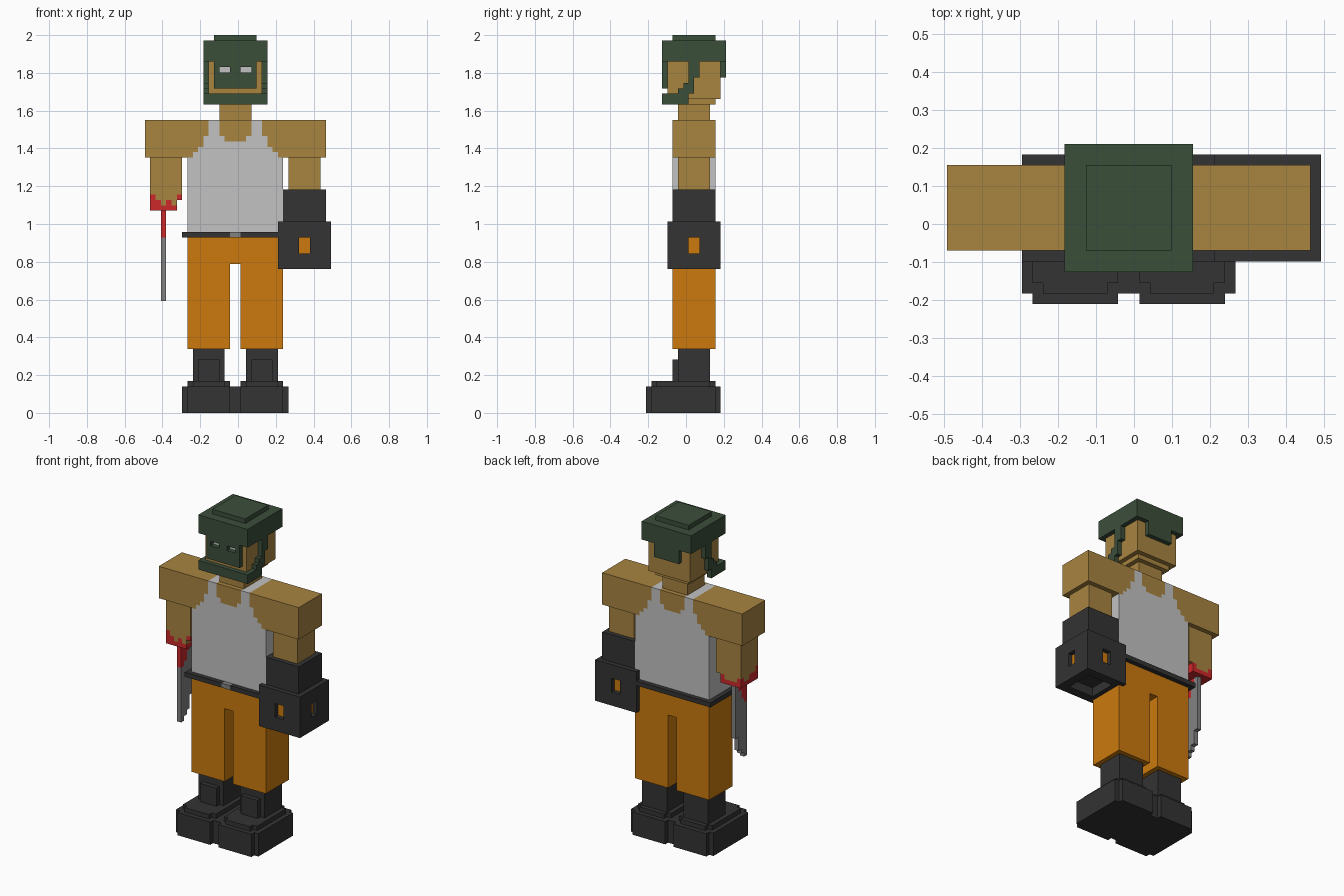
import bpy, bmesh, math

if "Cube" in bpy.data.objects:
    bpy.data.objects.remove(bpy.data.objects["Cube"])

U = 2 / 71                      # one block unit; the model is 35 x 15 x 71 blocks
CX = 17                         # mirror line of the body, in blocks


def linear(c):
    return c / 12.92 if c <= 0.04045 else ((c + 0.055) / 1.055) ** 2.4


MATS = {}
for name, rgb in {
    "skin": (168, 132, 64), "helmet_green": (59, 78, 58), "shirt_white": (194, 194, 194),
    "trouser_orange": (204, 122, 14), "boot_black": (51, 51, 51),
    "blood_red": (204, 40, 42), "steel_grey": (130, 130, 130),
}.items():
    m = bpy.data.materials.new(name)
    m.diffuse_color = [linear(c / 255) for c in rgb] + [1]
    m.use_nodes = True
    m.node_tree.nodes["Principled BSDF"].inputs["Base Color"].default_value = m.diffuse_color
    MATS[name] = m
SKIN, GREEN, WHITE, ORANGE, BLACK, RED, STEEL = MATS


def mirrored(steps):
    """Add the mirror image of each box about the body centre."""
    return [s for st in steps for s in (st, (2 * CX - st[1], 2 * CX - st[0], *st[2:]))]


def part(name, steps):
    """Paint boxes (x0, x1, y0, y1, z0, z1, colour) in order; colour None carves.
    Only the outer faces are kept, and flat areas are merged."""
    cells = {}
    for x0, x1, y0, y1, z0, z1, col in steps:
        for x in range(x0, x1):
            for y in range(y0, y1):
                for z in range(z0, z1):
                    if col:
                        cells[x, y, z] = col
                    else:
                        cells.pop((x, y, z), None)
    cols = sorted(set(cells.values()))
    bm = bmesh.new()
    verts = {}
    for cell, col in cells.items():
        for axis in range(3):
            for side in (0, 1):
                nb = list(cell)
                nb[axis] += 2 * side - 1
                if tuple(nb) in cells:
                    continue
                loop = []
                for a, b in ((0, 0), (1, 0), (1, 1), (0, 1)):
                    p = list(cell)
                    p[axis] += side
                    p[(axis + 1) % 3] += a
                    p[(axis + 2) % 3] += b
                    p = tuple(p)
                    if p not in verts:
                        verts[p] = bm.verts.new(((p[0] - 17.5) * U, (p[1] - 7.5) * U, p[2] * U))
                    loop.append(verts[p])
                f = bm.faces.new(loop if side else loop[::-1])
                f.material_index = cols.index(col)
    bmesh.ops.dissolve_limit(bm, angle_limit=math.radians(1), verts=bm.verts[:],
                             edges=bm.edges[:], delimit={'MATERIAL'})
    me = bpy.data.meshes.new(name)
    bm.to_mesh(me)
    bm.free()
    for c in cols:
        me.materials.append(MATS[c])
    ob = bpy.data.objects.new(name, me)
    bpy.context.collection.objects.link(ob)
    return ob


# Boots: rounded sole, instep layer, shaft and tongue
for name, o in (("left_boot", 7), ("right_boot", 17)):
    part(name, [(o, o + 10, 1, 13, 0, 5, BLACK), (o + 1, o + 9, 0, 14, 0, 5, BLACK),
                (o + 1, o + 9, 2, 12, 5, 6, BLACK), (o + 2, o + 8, 1, 13, 5, 6, BLACK),
                (o + 2, o + 8, 6, 12, 6, 12, BLACK), (o + 3, o + 7, 5, 6, 6, 10, BLACK)])

# Trousers with a gap between the legs
part("trousers", [(8, 26, 5, 13, 12, 33, ORANGE), (16, 18, 5, 13, 12, 28, None)])

# Belt with buckle
part("belt", [(7, 27, 4, 14, 33, 34, BLACK), (16, 18, 4, 5, 33, 34, STEEL)])

# Torso: sleeveless shirt with stepped arm holes and a neckline
armholes = [(0, 12, 52, 55), (0, 11, 50, 52), (0, 10, 49, 50), (0, 9, 48, 49)]
part("torso", [(8, 26, 5, 13, 34, 55, WHITE)]
     + mirrored([(x0, x1, 5, 13, z0, z1, SKIN) for x0, x1, z0, z1 in armholes])
     + [(14, 20, 5, 13, 52, 55, SKIN), (15, 19, 5, 13, 51, 52, SKIN)])

# Severed forearm with a ragged red edge
part("stump_arm", [(1, 7, 6, 12, 40, 48, SKIN), (1, 6, 6, 12, 38, 40, RED),
                   (5, 6, 6, 8, 39, 40, SKIN), (3, 4, 6, 7, 39, 40, SKIN),
                   (1, 2, 9, 11, 39, 40, SKIN), (2, 5, 11, 12, 39, 40, SKIN),
                   (1, 2, 6, 7, 40, 41, RED), (5, 7, 9, 10, 40, 41, RED),
                   (6, 7, 6, 7, 40, 41, RED)])

# Blade fixed in the stump, tip at the front
tips = [(7, 21, 33), (8, 22, 34), (9, 23, 36), (10, 26, 38)]
part("blade", [s for y, z, r in tips for s in
               ((3, 4, y, y + 1, z, 38, STEEL), (3, 4, y, y + 1, r, 38, RED))])

# Whole forearm
part("forearm", [(27, 33, 6, 12, 42, 48, SKIN)])

# Arm cannon: cuff, hollow block, and a glowing window in each side
part("arm_cannon", [(26, 34, 5, 13, 36, 42, BLACK), (25, 35, 4, 14, 27, 36, BLACK),
                    (29, 31, 5, 13, 30, 33, ORANGE), (26, 34, 8, 10, 30, 33, ORANGE),
                    (29, 31, 4, 5, 30, 33, None), (29, 31, 13, 14, 30, 33, None),
                    (25, 26, 8, 10, 30, 33, None), (34, 35, 8, 10, 30, 33, None),
                    (27, 33, 6, 12, 27, 29, None)])

# Neck and head, with eyes behind the mask holes
part("head", [(14, 20, 6, 12, 55, 58, SKIN), (13, 21, 5, 13, 58, 59, SKIN),
              (12, 22, 4, 14, 59, 66, SKIN)]
     + mirrored([(14, 16, 4, 5, 64, 65, WHITE)]))

# Helmet: crown, neck guard, face mask with eye holes, stepped chin straps
straps = [(8, 10, 64, 66), (8, 10, 63, 64), (8, 9, 62, 63), (7, 9, 61, 62),
          (6, 9, 60, 61), (3, 8, 59, 60), (3, 8, 58, 59)]
part("helmet", [(13, 21, 5, 13, 70, 71, GREEN), (11, 23, 3, 15, 66, 70, GREEN),
                (14, 20, 14, 15, 63, 66, GREEN), (13, 21, 3, 4, 61, 66, GREEN),
                (11, 23, 3, 4, 58, 60, GREEN)]
     + mirrored([(14, 16, 3, 4, 64, 65, None)]
                + [(11, 12, y0, y1, z0, z1, GREEN) for y0, y1, z0, z1 in straps]))
